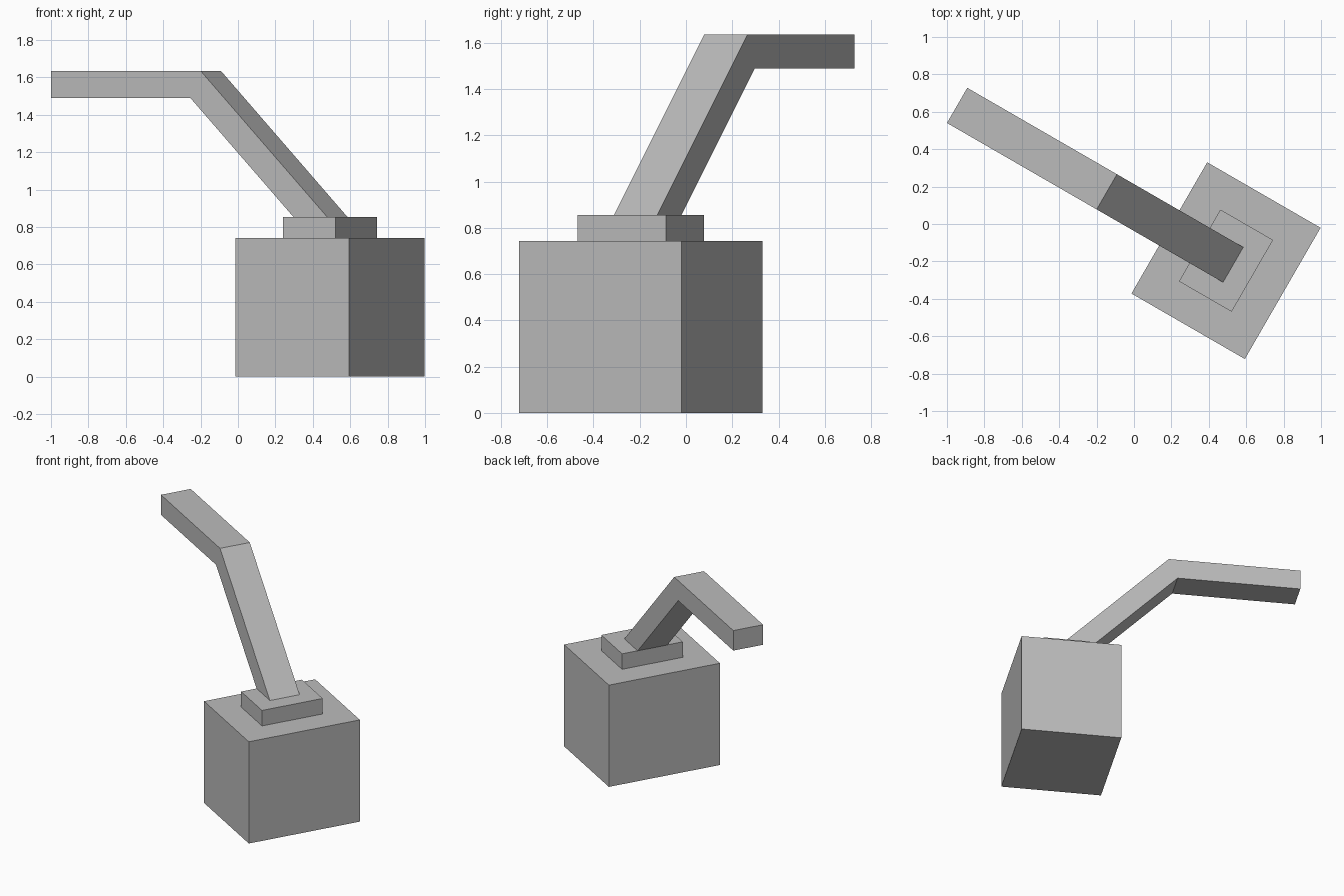
import bpy, bmesh
from math import radians
from mathutils import Matrix

if "Cube" in bpy.data.objects:
    bpy.data.objects.remove(bpy.data.objects["Cube"], do_unlink=True)

grey = bpy.data.materials.new("plain grey")
grey.use_nodes = True
color = (0.5, 0.5, 0.5, 1)
grey.diffuse_color = color
grey.node_tree.nodes["Principled BSDF"].inputs["Base Color"].default_value = color

# The whole model is turned about the vertical axis of its base
PLACE = Matrix.Translation((0.492, -0.196, 0)) @ Matrix.Rotation(radians(-30), 4, "Z")


def extrude_profile(name, profile, width):
    """Extrude an (x, z) outline along y, centred on the base axis."""
    bm = bmesh.new()
    face = bm.faces.new([bm.verts.new((x, -width / 2, z)) for x, z in profile])
    result = bmesh.ops.extrude_face_region(bm, geom=[face])
    moved = [v for v in result["geom"] if isinstance(v, bmesh.types.BMVert)]
    bmesh.ops.translate(bm, verts=moved, vec=(0, width, 0))
    bmesh.ops.recalc_face_normals(bm, faces=bm.faces)
    mesh = bpy.data.meshes.new(name)
    bm.to_mesh(mesh)
    bm.free()
    mesh.materials.append(grey)
    obj = bpy.data.objects.new(name, mesh)
    obj.matrix_world = PLACE
    bpy.context.collection.objects.link(obj)
    return obj


def block(name, length, width, bottom, top):
    h = length / 2
    return extrude_profile(name, [(-h, bottom), (h, bottom), (h, top), (-h, top)], width)


# Base and mounting plate
block("base_block", 0.70, 0.81, 0, 0.742)
block("mounting_plate", 0.325, 0.443, 0.742, 0.855)

# Bent arm: slanted riser with a level end section
extrude_profile("bent_arm", [
    (-0.164, 0.855), (0.044, 0.855), (-0.736, 1.635),
    (-1.66, 1.635), (-1.66, 1.489), (-0.798, 1.489),
], 0.217)
